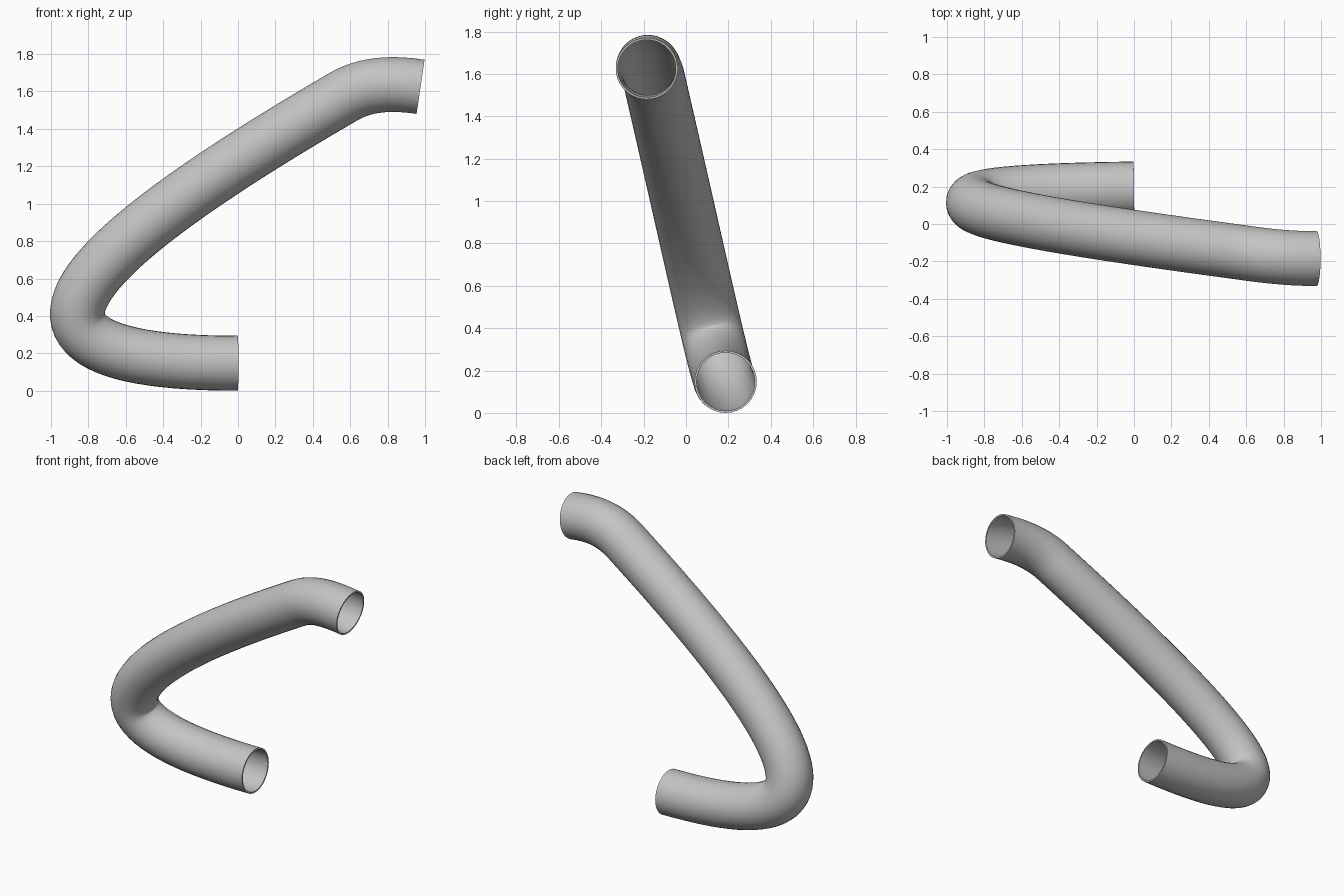
import bpy
import math

OUTER_RADIUS = 0.147
WALL = 0.01

cube = bpy.data.objects.get("Cube")
if cube:
    bpy.data.objects.remove(cube, do_unlink=True)

# Plain grey material
grey = bpy.data.materials.new("light_grey")
grey.use_nodes = True
colour = (0.55, 0.55, 0.55, 1)
grey.diffuse_color = colour
grey.node_tree.nodes["Principled BSDF"].inputs["Base Color"].default_value = colour

# Centre line: left handle, point, right handle
path = [
    ((0.3, 0.187, 0.147), (0, 0.187, 0.147), (-1.47, 0.168, 0.147)),
    ((-0.9, 0.046, 0.72), (0.56, -0.15, 1.57), (0.68, -0.167, 1.64)),
    ((0.813, -0.185, 1.649), (0.976, -0.185, 1.625), (1.14, -0.185, 1.601)),
]
curve = bpy.data.curves.new("pipe_path", "CURVE")
curve.dimensions = "3D"
curve.resolution_u = 48
curve.bevel_depth = OUTER_RADIUS
curve.bevel_resolution = 14
curve.use_fill_caps = False
spline = curve.splines.new("BEZIER")
spline.bezier_points.add(len(path) - 1)
for point, (left, centre, right) in zip(spline.bezier_points, path):
    point.handle_left_type = point.handle_right_type = "FREE"
    point.co = centre
    point.handle_left = left
    point.handle_right = right

# Swept pipe skin as a mesh
pipe = bpy.data.objects.new("bent_pipe", curve)
bpy.context.collection.objects.link(pipe)
bpy.ops.object.select_all(action="DESELECT")
pipe.select_set(True)
bpy.context.view_layer.objects.active = pipe
bpy.ops.object.convert(target="MESH")
pipe = bpy.context.object
pipe.data.materials.clear()
pipe.data.materials.append(grey)

# Hollow wall with open ends
wall = pipe.modifiers.new("pipe_wall", "SOLIDIFY")
wall.thickness = WALL
wall.offset = -1
bpy.ops.object.modifier_apply(modifier=wall.name)
bpy.ops.object.shade_smooth_by_angle(angle=math.radians(40))
